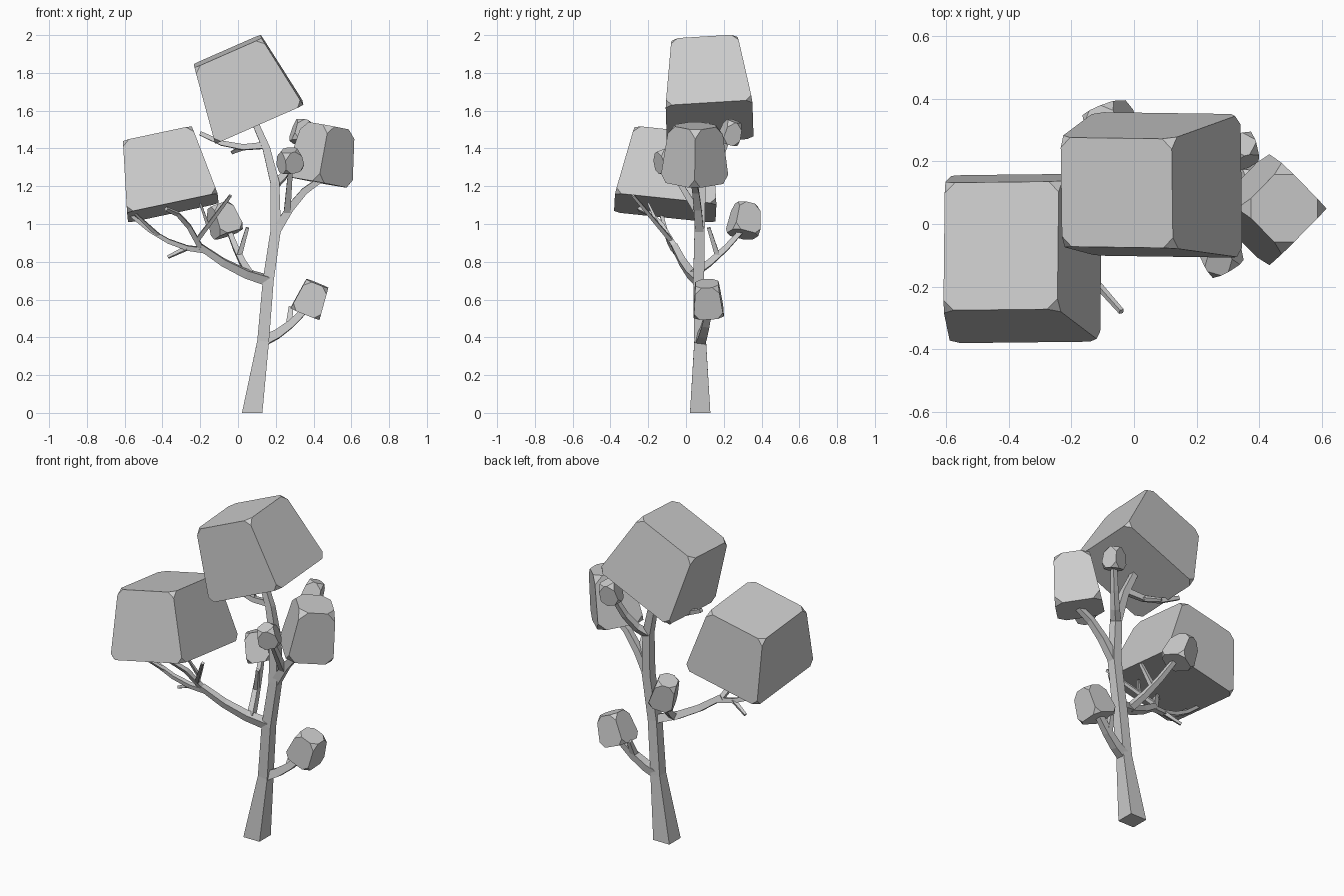
import bpy, bmesh
from mathutils import Vector, Matrix

if "Cube" in bpy.data.objects:
    bpy.data.objects.remove(bpy.data.objects["Cube"])

# One material for the whole tree
SHADE = 0.6
colour = (SHADE, SHADE, SHADE, 1)
grey = bpy.data.materials.new("plain grey")
grey.use_nodes = True
grey.diffuse_color = colour
grey.node_tree.nodes["Principled BSDF"].inputs["Base Color"].default_value = colour

UP = Vector((0, 0, 1))


def finish(name, bm):
    bmesh.ops.recalc_face_normals(bm, faces=bm.faces)
    mesh = bpy.data.meshes.new(name)
    bm.to_mesh(mesh)
    bm.free()
    mesh.materials.append(grey)
    bpy.context.collection.objects.link(bpy.data.objects.new(name, mesh))


def limb(name, points, radii):
    """Sweep a square section along a path and return the path for its offshoots."""
    bm = bmesh.new()
    rings = []
    side, heading = Vector((1, 0, 0)), UP
    last = len(points) - 1
    for i, (point, radius) in enumerate(zip(points, radii)):
        ahead = (points[min(i + 1, last)] - points[max(i - 1, 0)]).normalized()
        if point.z == 0:
            ahead = UP
        side = heading.rotation_difference(ahead) @ side
        heading, across = ahead, ahead.cross(side)
        corners = (-side - across, side - across, side + across, across - side)
        rings.append([bm.verts.new(point + radius * corner) for corner in corners])
    for low, high in zip(rings, rings[1:]):
        for k in range(4):
            bm.faces.new((low[k - 1], low[k], high[k], high[k - 1]))
    bm.faces.new(rings[0])
    bm.faces.new(rings[-1])
    finish(name, bm)
    return points, radii


def branch(name, parent, place, tip, sag=0.0, segments=3):
    """Grow a sagging, tapering limb from a place along its parent to a tip."""
    points, radii = parent
    i = min(int(place), len(points) - 2)
    start = points[i].lerp(points[i + 1], place - i)
    thick = 0.85 * (radii[i] + (radii[i + 1] - radii[i]) * (place - i))
    steps = [k / segments for k in range(segments + 1)]
    path = [start.lerp(Vector(tip), s) - UP * sag * 4 * s * (1 - s) for s in steps]
    return limb(name, path, [thick * (1 - 0.35 * s) for s in steps])


def foliage(name, bottom, top, width, depth, spin=0.0, taper=0.76, cut=0.033):
    """Tapered block from bottom centre to top centre, with its corners cut off."""
    bottom, axis = Vector(bottom), Vector(top) - Vector(bottom)
    bm = bmesh.new()
    bmesh.ops.create_cube(bm, size=1)
    for v in bm.verts:
        scale = taper if v.co.z > 0 else 1
        v.co = (v.co.x * width * scale, v.co.y * depth * scale, (v.co.z + 0.5) * axis.length)
    bmesh.ops.bevel(bm, geom=bm.verts[:], offset=cut, segments=1,
                    affect='VERTICES', clamp_overlap=True)
    turn = UP.rotation_difference(axis).to_matrix() @ Matrix.Rotation(spin, 3, 'Z')
    for v in bm.verts:
        v.co = turn @ v.co + bottom
    finish(name, bm)


# Trunk
trunk_path = [(.075, .075, 0), (.133, .075, .38), (.16, .067, .7), (.2, .072, .97),
              (.195, .08, 1.22), (.15, .095, 1.4), (.08, .11, 1.56)]
trunk = limb("trunk", [Vector(p) for p in trunk_path],
             [.054, .031, .029, .027, .024, .02, .016])

# Low branch
low = branch("low_branch", trunk, 1, (.35, .12, .54), sag=.02)
branch("low_twig", low, 1.9, (.28, .14, .56))

# Right-hand group of branches
right = branch("right_branch", trunk, 2.95, (.43, .04, 1.23), sag=-.04)
branch("front_branch", right, .8, (.28, -.09, 1.31))
branch("back_branch", trunk, 3.95, (.33, .22, 1.45), sag=.04)

# Top branch
upper = branch("top_branch", trunk, 5.1, (-.2, .14, 1.48), sag=.035)
branch("top_twig", upper, 1, (-.03, .2, 1.38))

# Large left-hand branch with its forks
left = branch("left_branch", trunk, 2, (-.2, -.06, .88), sag=.025)
left_end = branch("left_end", left, 2.75, (-.57, -.13, 1.05), sag=.045, segments=4)
branch("left_end_twig", left_end, 1, (-.37, -.04, .825))
branch("left_outer_twig", left_end, 2.5, (-.54, -.2, 1.05))
fork = branch("left_fork", left, 3, (-.38, -.25, 1.08), sag=-.045)
inner = branch("left_fork_inner", fork, .3, (-.04, -.28, 1.15))
branch("left_fork_twig", inner, 1, (-.2, -.2, 1.11))

# Rear branch
rear = branch("rear_branch", left, .8, (-.05, .3, .97), sag=.02)
branch("rear_twig", rear, 1.5, (.05, .12, .98))

# Foliage blocks
foliage("top_foliage", (.11, .125, 1.54), (-.055, .1, 1.915), .51, .46)
foliage("left_foliage", (-.345, -.11, 1.085), (-.425, -.07, 1.46), .49, .54)
foliage("right_foliage", (.425, .045, 1.22), (.48, .05, 1.52), .26, .26, spin=.785, cut=.045)
foliage("low_foliage", (.355, .12, .525), (.42, .11, .685), .165, .16)
foliage("rear_foliage", (-.05, .3, .945), (-.105, .32, 1.1), .14, .15, spin=.4)
foliage("front_foliage", (.28, -.085, 1.285), (.27, -.125, 1.39), .12, .11, spin=.5)
foliage("back_foliage", (.33, .22, 1.43), (.35, .255, 1.545), .11, .1, spin=.3)
